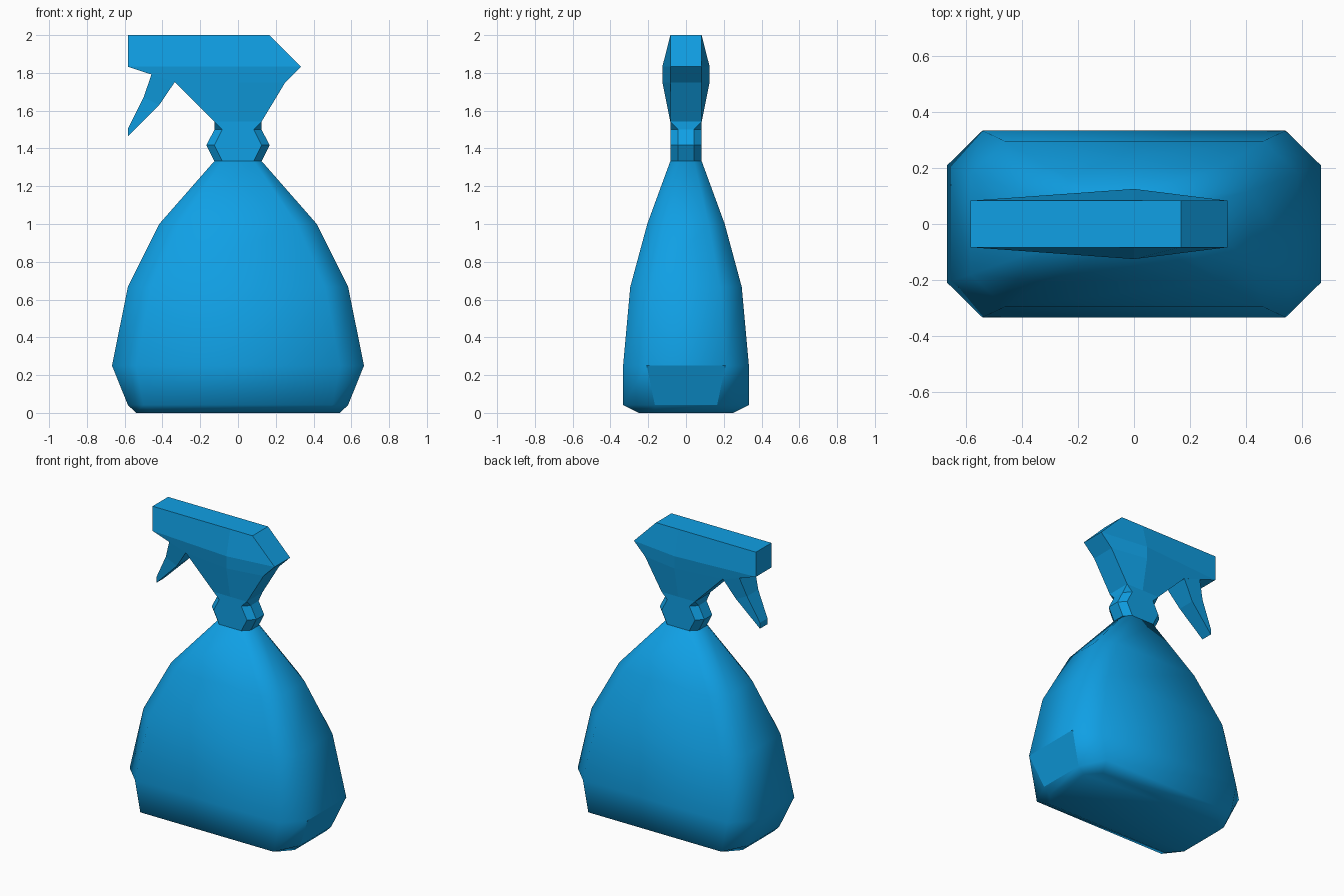
import bpy
import bmesh

if "Cube" in bpy.data.objects:
    bpy.data.objects.remove(bpy.data.objects["Cube"], do_unlink=True)

BLUE = (0.005, 0.35, 0.78, 1.0)
blue = bpy.data.materials.new("bright_blue")
blue.use_nodes = True
blue.diffuse_color = BLUE
blue.node_tree.nodes["Principled BSDF"].inputs["Base Color"].default_value = BLUE


def loft(name, rings, smooth=False, flat_panel=None):
    """Skin a stack of equal-length point rings and cap both ends."""
    bm = bmesh.new()
    loops = [[bm.verts.new(p) for p in ring] for ring in rings]
    n = len(loops[0])
    for low, high in zip(loops, loops[1:]):
        for i in range(n):
            j = (i + 1) % n
            bm.faces.new((low[i], low[j], high[j], high[i]))
    bm.faces.new(loops[0][::-1])
    bm.faces.new(loops[-1])
    bmesh.ops.remove_doubles(bm, verts=bm.verts, dist=0.0005)
    bmesh.ops.recalc_face_normals(bm, faces=bm.faces)
    for face in bm.faces:
        face.smooth = smooth
        if flat_panel and flat_panel(face.calc_center_median()):
            face.smooth = False
            for edge in face.edges:
                edge.smooth = False
    mesh = bpy.data.meshes.new(name)
    bm.to_mesh(mesh)
    bm.free()
    mesh.materials.append(blue)
    obj = bpy.data.objects.new(name, mesh)
    bpy.context.collection.objects.link(obj)
    return obj


def octagon(z, x, y, cx, cy):
    """Rectangle of half sizes x, y with corners cut back to cx, cy."""
    return [(cx, -y, z), (x, -cy, z), (x, cy, z), (cx, y, z),
            (-cx, y, z), (-x, cy, z), (-x, -cy, z), (-cx, -y, z)]


# Bottle: smooth chamfered body with one flat panel low on the left end
bottle = [octagon(*s) for s in (
    (0.0, 0.54, 0.25, 0.46, 0.165),
    (0.042, 0.583, 0.333, 0.5, 0.165),
    (0.25, 0.667, 0.333, 0.54, 0.208),
    (0.667, 0.583, 0.295, 0.46, 0.18),
    (1.0, 0.417, 0.205, 0.31, 0.12),
    (1.333, 0.125, 0.083, 0.083, 0.042))]
loft("bottle", bottle, smooth=True,
     flat_panel=lambda c: c.x > 0.6 and abs(c.y) < 0.05 and c.z < 0.25)

# Neck collar: faceted ring that squares off under the head
collar = [octagon(*s) for s in (
    (1.333, 0.125, 0.083, 0.083, 0.042),
    (1.417, 0.167, 0.083, 0.125, 0.042),
    (1.5, 0.125, 0.083, 0.083, 0.042),
    (1.542, 0.125, 0.083, 0.125, 0.083))]
loft("neck_collar", collar)

# Spray head: nozzle on -x, sides bulging along the middle
W = 0.083


def head_ring(z, left, right, bulge):
    return [(left, -W, z), (0, -bulge, z), (right, -W, z),
            (right, W, z), (0, bulge, z), (left, W, z)]


head = [head_ring(*s) for s in (
    (1.542, -0.125, 0.125, W),
    (1.75, -0.333, 0.25, 0.125),
    (1.833, -0.583, 0.333, 0.125),
    (2.0, -0.583, 0.167, W))]
loft("spray_head", head)


# Trigger: tapering curved lever under the nozzle
def trigger_ring(front, back, half):
    (fx, fz), (bx, bz) = front, back
    return [(fx, -half, fz), (bx, -half, bz), (bx, half, bz), (fx, half, fz)]


trigger = [trigger_ring(*s) for s in (
    ((-0.583, 1.505), (-0.583, 1.465), 0.04),
    ((-0.5, 1.67), (-0.417, 1.63), 0.06),
    ((-0.458, 1.792), (-0.335, 1.751), W))]
loft("trigger", trigger)
